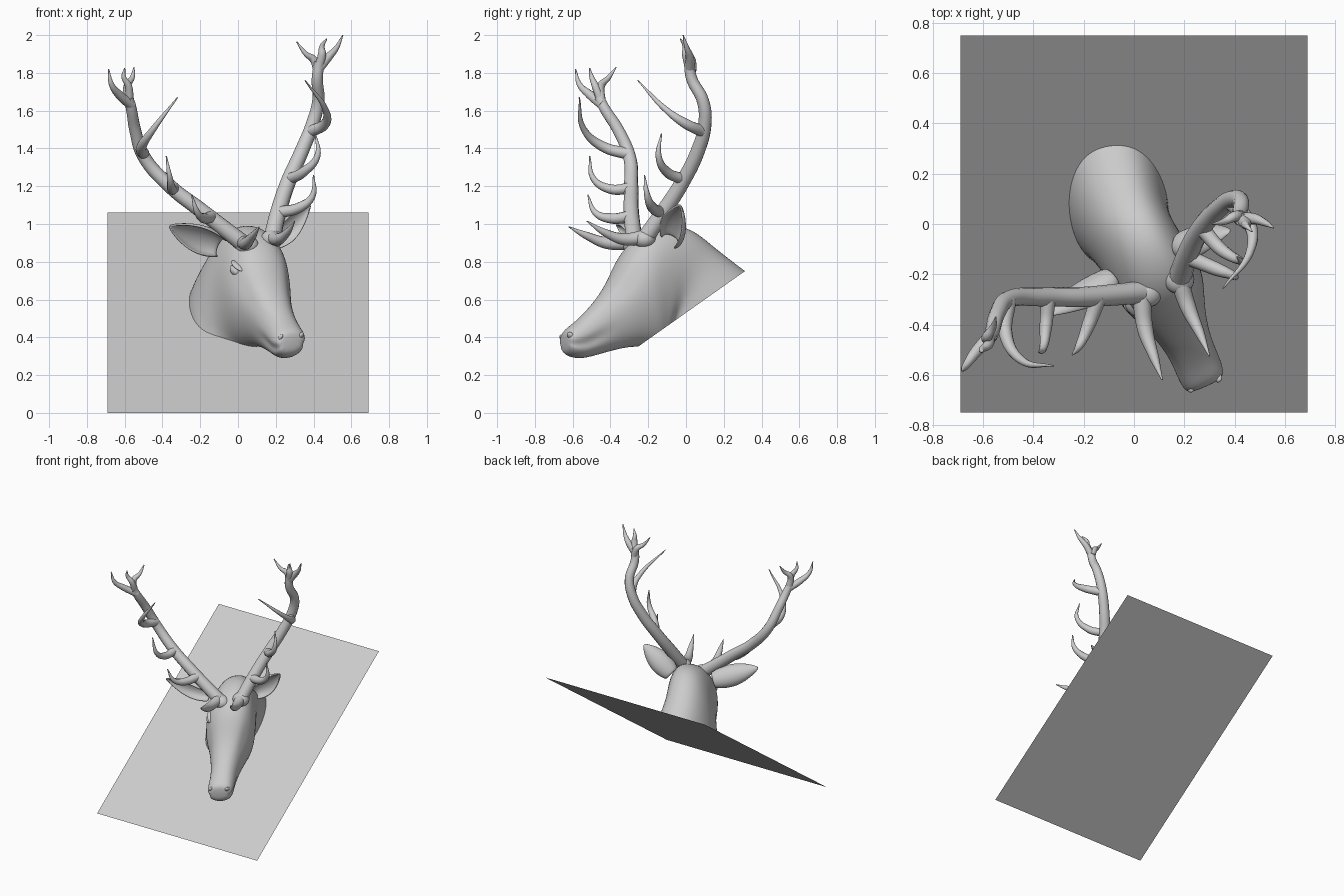
import bpy, bmesh, math
from mathutils import Vector as V, Matrix

if "Cube" in bpy.data.objects:
    bpy.data.objects.remove(bpy.data.objects["Cube"])

SLOPE = 1.06 / 1.5


def add_mesh(name, verts, faces):
    me = bpy.data.meshes.new(name)
    me.from_pydata(verts, [], faces)
    ob = bpy.data.objects.new(name, me)
    bpy.context.collection.objects.link(ob)
    for p in me.polygons:
        p.use_smooth = True
    return ob


def bake(ob):
    """Apply all modifiers / turn curves into meshes."""
    bpy.ops.object.select_all(action='DESELECT')
    ob.select_set(True)
    bpy.context.view_layer.objects.active = ob
    bpy.ops.object.convert(target='MESH')


def ball(name, loc, axes, size):
    """Ellipsoid with its own axes (three direction vectors)."""
    bm = bmesh.new()
    bmesh.ops.create_uvsphere(bm, u_segments=20, v_segments=12, radius=1)
    rot = Matrix([a.normalized() * s for a, s in zip(axes, size)]).transposed()
    for v in bm.verts:
        v.co = V(loc) + rot @ v.co
    bmesh.ops.recalc_face_normals(bm, faces=bm.faces)
    ob = add_mesh(name, [], [])
    bm.to_mesh(ob.data)
    for p in ob.data.polygons:
        p.use_smooth = True
    return ob


# tilted backing board
board = add_mesh("backing_board", [(-.69, -.75, 0), (.69, -.75, 0), (.69, .75, 1.06), (-.69, .75, 1.06)],
                 [(0, 1, 2, 3)])

# head and neck: rings from nose to neck (top y, z, x, bottom y, z, x, half width)
U = V((.905, .40, .13)).normalized()
F = V((.40, -.915, 0))
rings = [
    (-.650, .415, .285, -.645, .345, .285, .055),
    (-.635, .445, .28, -.63, .305, .285, .088),
    (-.580, .485, .255, -.56, .285, .26, .094),
    (-.520, .545, .23, -.48, .305, .225, .092),
    (-.460, .615, .20, -.38, .335, .18, .105),
    (-.405, .700, .175, -.28, .355, .14, .130),
    (-.360, .800, .155, -.22, .350, .10, .158),
    (-.305, .890, .13, -.16, .340, .07, .175),
    (-.220, .960, .095, -.14, .320, .04, .175),
    (-.090, 1.00, .04, -.14, .320, .02, .175),
    (.030, .970, -.01, -.15, .330, -.01, .175),
    (.130, .885, -.05, -.16, .345, -.02, .180),
    (.240, .800, -.08, -.17, .345, -.03, .195),
    (.350, .720, -.10, -.15, .330, -.04, .200),
]
N = 20
verts, faces = [], []
for i, (ty, tz, tx, by, bz, bx, w) in enumerate(rings):
    T, B = V((tx, ty, tz)), V((bx, by, bz))
    mid, half = (T + B) / 2, (T - B) / 2
    blend = max(0, i - 8) / 5
    u = U.lerp(V((.98, .15, .05)), blend).normalized()
    for j in range(N):
        a = 2 * math.pi * j / N
        c, s = math.cos(a), math.sin(a)
        k = 1.0
        if 1 <= i <= 3 and j in (6, 14):      # mouth crease
            k = .82
        if i in (5, 6) and j in (3, 17):      # hollow before the eyes
            k = .93
        width = w * (1 + (.12 * c if 4 <= i <= 8 else 0))
        sq = abs(s) ** .85 * (1 if s >= 0 else -1)
        verts.append(mid + half * c * 1.02 + u * width * sq * k * 1.02)
for i in range(len(rings) - 1):
    for j in range(N):
        a, b = i * N + j, i * N + (j + 1) % N
        faces.append((a, b, b + N, a + N))
faces.append(tuple(reversed(range(N))))
head = add_mesh("head_and_neck", verts, faces)
head.modifiers.new("smooth", 'SUBSURF').levels = 2
bake(head)
bm = bmesh.new()
bm.from_mesh(head.data)
bmesh.ops.bisect_plane(bm, geom=bm.verts[:] + bm.edges[:] + bm.faces[:], plane_co=(0, 0, .75 * SLOPE),
                       plane_no=(0, -SLOPE, 1), clear_inner=True)
bmesh.ops.recalc_face_normals(bm, faces=bm.faces)
bm.to_mesh(head.data)

# eyes, brow ridges and nostrils
along = V((.25, -.62, -.45))
for side, eye, nose in ((1, (.228, -.222, .785), (.345, -.605, .41)), (-1, (-.012, -.325, .755), (.215, -.655, .395))):
    tag = "right" if side > 0 else "left"
    out = U * side + F * .25
    tang = (along - out.normalized() * along.dot(out.normalized())).normalized()
    up = out.cross(tang)
    ball(tag + "_eye", eye, (tang, up, out), (.038, .027, .028))
    up = up if up.z > 0 else -up
    for k in (-1, 1):
        ball(tag + ("_upper_lid" if k > 0 else "_lower_lid"), V(eye) + up.normalized() * .027 * k - out * .004,
             (tang, up, out), (.05, .013, .024))
    ball(tag + "_nostril", V(nose) - U * side * .012, (V((.2, -.5, .5)), V((0, .5, .5)), U), (.024, .015, .016))


# ears: cupped leaves
def ear(name, base, tip, opening):
    base, tip = V(base), V(tip)
    d = tip - base
    n = V(opening)
    n = (n - d * n.dot(d) / d.length_squared).normalized()
    side = d.normalized().cross(n)
    vs, fs = [], []
    M, K = 9, 11
    for i in range(M):
        t = i / (M - 1)
        w = .075 * math.sin(math.pi * (.2 + .8 * t) ** .95) ** .8 + .001 if t < 1 else .002
        for j in range(K):
            a = math.radians(-125 + 250 * j / (K - 1)) * (1 - .35 * t)
            vs.append(base + d * t + side * w * math.sin(a) + n * w * .75 * (.45 - math.cos(a)))
    for i in range(M - 1):
        for j in range(K - 1):
            a = i * K + j
            fs.append((a, a + 1, a + K + 1, a + K))
    ob = add_mesh(name, vs, fs)
    m = ob.modifiers.new("thickness", 'SOLIDIFY')
    m.thickness, m.offset = .012, 0
    ob.modifiers.new("smooth", 'SUBSURF').levels = 1
    bake(ob)


ear("right_ear", (.17, -.07, .915), (.385, -.03, 1.10), (.75, -.65, -.25))
ear("left_ear", (-.09, -.20, .885), (-.365, -.37, .99), (-.1, -.9, -.25))


# antlers: one bezier beam plus tapering tines
def antler(name, limbs):
    cu = bpy.data.curves.new(name, 'CURVE')
    cu.dimensions = '3D'
    cu.bevel_depth, cu.bevel_resolution = 1.0, 4
    cu.resolution_u, cu.use_fill_caps = 8, True
    for r0, r1, pts in limbs:
        sp = cu.splines.new('BEZIER')
        sp.bezier_points.add(len(pts) - 1)
        for k, (bp, p) in enumerate(zip(sp.bezier_points, pts)):
            t = k / (len(pts) - 1)
            bp.co = p
            bp.handle_left_type = bp.handle_right_type = 'AUTO'
            bp.radius = r0 + (r1 - r0) * (t if r1 > .01 else t ** 1.6)
    ob = bpy.data.objects.new(name, cu)
    bpy.context.collection.objects.link(ob)
    bake(ob)
    for p in ob.data.polygons:
        p.use_smooth = True


antler("left_antler", [
    (.046, .026, [(.05, -.27, .88), (-.06, -.28, .965), (-.2, -.29, 1.075), (-.36, -.29, 1.2), (-.5, -.30, 1.36),
                  (-.545, -.36, 1.5), (-.565, -.43, 1.61), (-.58, -.46, 1.67)]),
    (.038, .003, [(.03, -.29, .90), (.045, -.42, .90), (.08, -.53, .94), (.112, -.62, .985)]),
    (.032, .003, [(-.14, -.29, 1.04), (-.18, -.40, 1.03), (-.215, -.48, 1.06), (-.245, -.52, 1.155)]),
    (.030, .003, [(-.34, -.29, 1.19), (-.35, -.40, 1.185), (-.36, -.49, 1.24), (-.38, -.51, 1.36)]),
    (.032, .003, [(-.50, -.30, 1.37), (-.51, -.44, 1.41), (-.45, -.54, 1.50), (-.32, -.565, 1.67)]),
    (.027, .003, [(-.565, -.44, 1.63), (-.63, -.51, 1.685), (-.67, -.565, 1.74), (-.685, -.585, 1.82)]),
    (.025, .003, [(-.575, -.45, 1.65), (-.585, -.45, 1.73), (-.56, -.41, 1.775), (-.55, -.37, 1.83)]),
    (.023, .003, [(-.575, -.45, 1.65), (-.58, -.48, 1.73), (-.605, -.50, 1.78), (-.60, -.51, 1.825)]),
])
antler("right_antler", [
    (.046, .027, [(.18, -.22, .92), (.21, -.13, 1.05), (.265, -.02, 1.22), (.335, .06, 1.38), (.395, .10, 1.53),
                  (.425, .09, 1.65), (.42, .03, 1.77), (.43, .015, 1.86)]),
    (.038, .003, [(.18, -.22, .93), (.215, -.33, .92), (.26, -.43, .955), (.30, -.525, 1.015)]),
    (.032, .003, [(.21, -.13, 1.06), (.33, -.18, 1.09), (.395, -.205, 1.15), (.40, -.22, 1.26)]),
    (.031, .003, [(.265, -.01, 1.235), (.345, -.10, 1.275), (.42, -.145, 1.36), (.41, -.13, 1.48)]),
    (.032, .003, [(.385, .09, 1.49), (.46, .0, 1.53), (.465, -.10, 1.60), (.355, -.255, 1.76)]),
    (.025, .003, [(.425, .03, 1.81), (.40, .03, 1.87), (.36, .01, 1.90), (.31, .0, 1.965)]),
    (.026, .003, [(.43, .02, 1.83), (.445, .0, 1.90), (.445, -.005, 1.94), (.47, -.03, 1.98)]),
    (.026, .003, [(.425, .02, 1.82), (.48, .02, 1.885), (.52, .005, 1.93), (.555, -.015, 2.0)]),
])

# burrs where the antlers meet the skull
ball("left_burr", (.05, -.275, .885), (V((1, 0, 0)), V((0, 1, 0)), V((0, 0, 1))), (.062, .058, .05))
ball("right_burr", (.18, -.22, .92), (V((1, 0, 0)), V((0, 1, 0)), V((0, 0, 1))), (.06, .06, .05))
